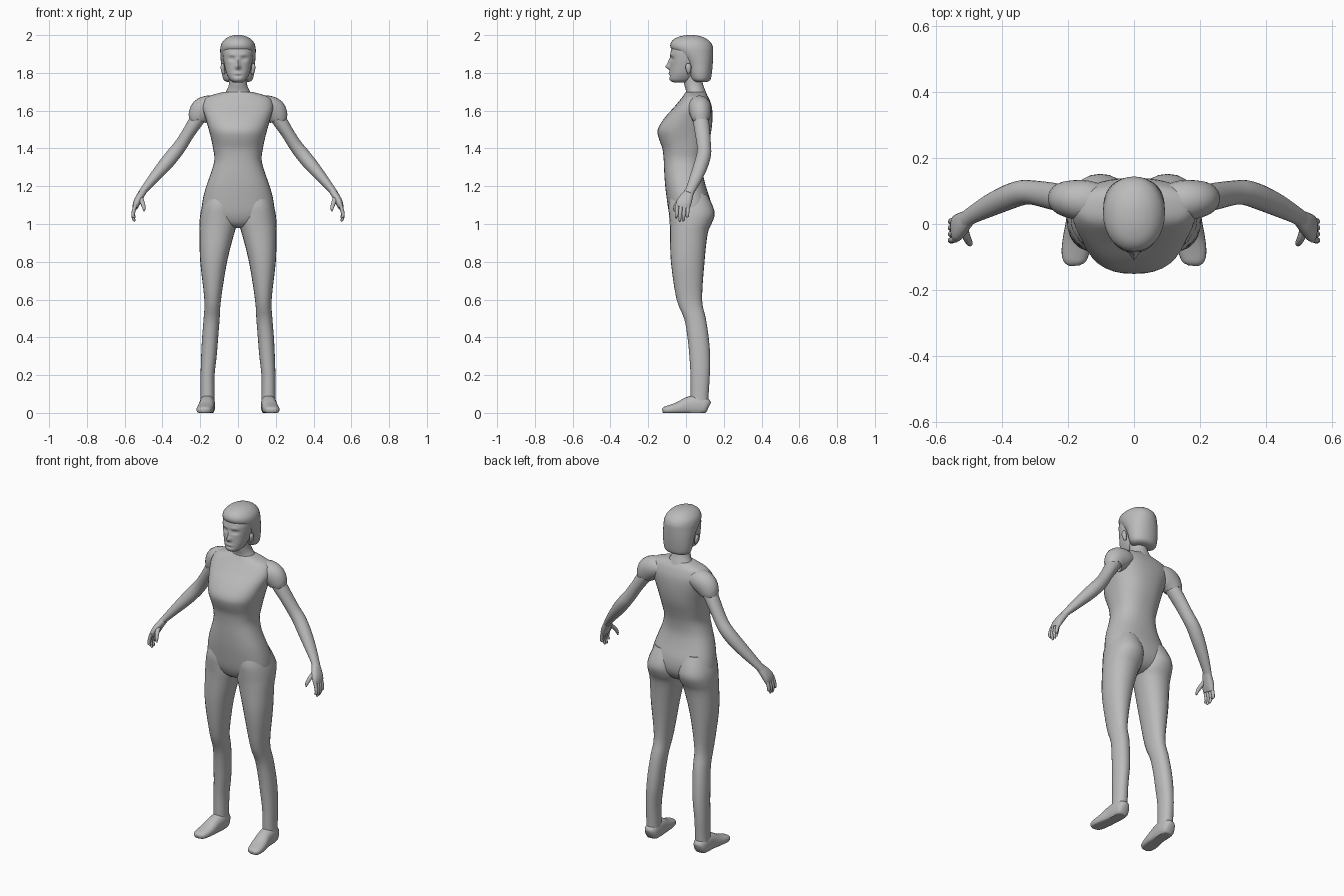
import bpy, bmesh, math
from mathutils import Vector

grey = bpy.data.materials.new("plain_grey")
grey.diffuse_color = (0.5, 0.5, 0.5, 1)
X, Y, Z = Vector((1, 0, 0)), Vector((0, 1, 0)), Vector((0, 0, 1))


def smooth_rows(rows, steps):
    """Catmull-Rom interpolation through rows of numbers."""
    out = []
    for i in range(len(rows) - 1):
        p = [rows[max(i - 1, 0)], rows[i], rows[i + 1], rows[min(i + 2, len(rows) - 1)]]
        for s in range(steps):
            t = s / steps
            out.append([0.5 * (2 * b + (c - a) * t + (2 * a - 5 * b + 4 * c - d) * t * t
                               + (3 * b - a - 3 * c + d) * t ** 3) for a, b, c, d in zip(*p)])
    return out + [list(rows[-1])]


def loft(name, rows, ref=Y, upright=False, power=2.0, segs=24, steps=3, mirror=False, edit=None):
    """Skin rings given as (x, y, z, half width, half depth)."""
    rows = smooth_rows(rows, steps)
    centres = [Vector(r[:3]) for r in rows]
    bm = bmesh.new()
    rings = []
    for i, r in enumerate(rows):
        t = -Z if upright else (centres[min(i + 1, len(rows) - 1)] - centres[max(i - 1, 0)]).normalized()
        u = ref.cross(t).normalized()
        v = t.cross(u)
        ring = []
        for k in range(segs):
            c, s = math.cos(math.tau * k / segs), math.sin(math.tau * k / segs)
            cu = math.copysign(abs(c) ** (2 / power), c) * r[3]
            sv = math.copysign(abs(s) ** (2 / power), s) * r[4]
            ring.append(bm.verts.new(centres[i] + u * cu + v * sv))
        rings.append(ring)
    for a, b in zip(rings, rings[1:]):
        for k in range(segs):
            j = (k + 1) % segs
            bm.faces.new((a[k], a[j], b[j], b[k]))
    bm.faces.new(rings[0])
    bm.faces.new(rings[-1])
    if edit:
        for vert in bm.verts:
            edit(vert.co)
    bmesh.ops.recalc_face_normals(bm, faces=bm.faces)
    me = bpy.data.meshes.new(name)
    bm.to_mesh(me)
    bm.free()
    me.materials.append(grey)
    me.shade_smooth()
    me.set_sharp_from_angle(angle=math.radians(55))
    ob = bpy.data.objects.new(name, me)
    bpy.context.collection.objects.link(ob)
    if mirror:
        ob.modifiers.new("Mirror", 'MIRROR').use_mirror_merge = False
    return ob


def stack(rows):
    """Centred rows (z, front, back, half width) to rings."""
    return [(0, (f + b) / 2, z, w, (b - f) / 2) for z, f, b, w in rows]


# Torso from crotch to shoulder line
loft("torso", stack([
    (0.98, -0.03, 0.06, 0.04), (1.00, -0.065, 0.10, 0.10), (1.05, -0.088, 0.13, 0.185),
    (1.12, -0.10, 0.13, 0.188), (1.20, -0.11, 0.105, 0.168), (1.27, -0.115, 0.09, 0.143),
    (1.34, -0.118, 0.095, 0.125), (1.40, -0.125, 0.11, 0.132), (1.45, -0.143, 0.125, 0.142),
    (1.50, -0.15, 0.135, 0.155), (1.56, -0.115, 0.14, 0.172), (1.62, -0.062, 0.137, 0.188),
    (1.665, -0.025, 0.122, 0.172), (1.685, -0.01, 0.11, 0.13), (1.70, 0.0, 0.10, 0.07)]),
    upright=True, power=2.4, segs=36)

# Neck
loft("neck", stack([(1.66, -0.01, 0.12, 0.09), (1.70, 0.0, 0.105, 0.064),
                    (1.74, -0.01, 0.09, 0.048), (1.80, -0.02, 0.08, 0.048)]), upright=True)

# Legs: z, inner, outer, front, back
leg = [(1.16, 0.02, 0.165, -0.08, 0.11), (1.10, 0.008, 0.188, -0.092, 0.14),
       (1.05, 0.004, 0.20, -0.09, 0.152), (1.00, 0.004, 0.204, -0.086, 0.135),
       (0.95, 0.02, 0.204, -0.084, 0.115), (0.80, 0.058, 0.20, -0.08, 0.098),
       (0.60, 0.09, 0.178, -0.05, 0.085), (0.50, 0.097, 0.182, -0.01, 0.105),
       (0.40, 0.105, 0.19, 0.008, 0.12), (0.30, 0.113, 0.195, 0.018, 0.128),
       (0.20, 0.124, 0.198, 0.024, 0.126), (0.10, 0.125, 0.198, 0.025, 0.12),
       (0.03, 0.124, 0.20, 0.025, 0.118)]
loft("leg", [((a + b) / 2, (f + k) / 2, z, (b - a) / 2, (k - f) / 2) for z, a, b, f, k in leg],
     upright=True, power=2.2, mirror=True)


# Feet with flat soles
def flat_sole(co):
    co.z = max(co.z, 0.0)


loft("foot", [(0.162, 0.12, 0.03, 0.02, 0.028), (0.162, 0.105, 0.035, 0.036, 0.045),
              (0.162, 0.06, 0.04, 0.041, 0.055), (0.165, 0.01, 0.036, 0.041, 0.048),
              (0.171, -0.04, 0.024, 0.044, 0.034), (0.178, -0.085, 0.017, 0.042, 0.025),
              (0.181, -0.113, 0.014, 0.034, 0.019), (0.181, -0.125, 0.012, 0.018, 0.010)],
     ref=Z, power=2.4, mirror=True, edit=flat_sole)

# Short puffed sleeves
loft("sleeve", [(0.10, 0.065, 1.625, 0.045, 0.055), (0.145, 0.07, 1.62, 0.062, 0.062),
                (0.188, 0.075, 1.598, 0.068, 0.058), (0.215, 0.078, 1.558, 0.052, 0.048),
                (0.212, 0.078, 1.557, 0.038, 0.038)], mirror=True)

# Arms from shoulder to wrist
loft("arm", [(0.19, 0.075, 1.59, 0.038, 0.042), (0.225, 0.08, 1.54, 0.038, 0.042),
             (0.265, 0.088, 1.478, 0.034, 0.040), (0.305, 0.095, 1.415, 0.035, 0.037),
             (0.34, 0.095, 1.37, 0.037, 0.038), (0.385, 0.08, 1.315, 0.036, 0.038),
             (0.44, 0.055, 1.25, 0.029, 0.034), (0.49, 0.028, 1.19, 0.021, 0.027),
             (0.513, 0.012, 1.16, 0.018, 0.026)], mirror=True)

# Hands
loft("palm", [(0.503, 0.018, 1.17, 0.018, 0.025), (0.522, 0.002, 1.14, 0.020, 0.034),
              (0.537, -0.012, 1.11, 0.019, 0.040), (0.545, -0.018, 1.085, 0.013, 0.037)],
     power=2.4, mirror=True)
for name, y, tip in (("index_finger", -0.046, 1.03), ("middle_finger", -0.027, 1.012),
                     ("ring_finger", -0.008, 1.014), ("little_finger", 0.011, 1.035)):
    loft(name, [(0.541, y, 1.105, 0.010, 0.010), (0.551, y - 0.002, 1.075, 0.010, 0.010),
                (0.556, y - 0.004, 1.045, 0.009, 0.009), (0.550, y - 0.006, tip + 0.008, 0.007, 0.007),
                (0.547, y - 0.006, tip, 0.003, 0.003)], segs=10, mirror=True)
loft("thumb", [(0.517, -0.015, 1.14, 0.012, 0.014), (0.507, -0.042, 1.115, 0.011, 0.012),
               (0.499, -0.058, 1.09, 0.009, 0.010), (0.496, -0.063, 1.068, 0.004, 0.004)],
     ref=X, segs=10, mirror=True)

# Face bumps: side offset, height, width, tallness, push forward
BUMPS = [(0, 1.832, 0.013, 0.013, 0.021), (0, 1.855, 0.010, 0.022, 0.012),
         (0.031, 1.874, 0.017, 0.010, -0.012), (0.031, 1.874, 0.009, 0.004, 0.005),
         (0.03, 1.897, 0.022, 0.008, 0.004), (0, 1.797, 0.020, 0.007, 0.006),
         (0, 1.783, 0.020, 0.005, -0.004)]


def sculpt_face(co):
    if co.y < -0.02:
        x, z = abs(co.x), co.z
        co.y -= sum(p * math.exp(-((x - bx) / w) ** 2 - ((z - bz) / h) ** 2)
                    for bx, bz, w, h, p in BUMPS)


loft("face", stack([(1.748, -0.06, 0.0, 0.022), (1.756, -0.08, 0.02, 0.036),
                    (1.77, -0.088, 0.04, 0.048), (1.80, -0.086, 0.06, 0.062),
                    (1.84, -0.084, 0.08, 0.072), (1.88, -0.083, 0.09, 0.079),
                    (1.92, -0.079, 0.09, 0.08), (1.96, -0.06, 0.08, 0.06)]),
     upright=True, power=2.2, segs=64, steps=7, edit=sculpt_face)

# Hair cap, swept back over the sides
loft("hair", stack([(1.752, 0.045, 0.112, 0.058), (1.765, 0.025, 0.13, 0.077),
                    (1.80, 0.012, 0.137, 0.086), (1.84, 0.0, 0.141, 0.089),
                    (1.875, -0.025, 0.143, 0.092), (1.91, -0.062, 0.144, 0.094),
                    (1.935, -0.082, 0.143, 0.093), (1.96, -0.08, 0.132, 0.085),
                    (1.983, -0.058, 0.105, 0.063), (1.996, -0.02, 0.07, 0.035),
                    (2.0, 0.01, 0.04, 0.012)]), upright=True, power=2.1, segs=32)

# Ears
loft("ear", [(0.072, 0.012, 1.795, 0.006, 0.006), (0.079, 0.014, 1.81, 0.010, 0.012),
             (0.082, 0.012, 1.835, 0.010, 0.016), (0.08, 0.012, 1.85, 0.005, 0.007)],
     segs=12, mirror=True)
